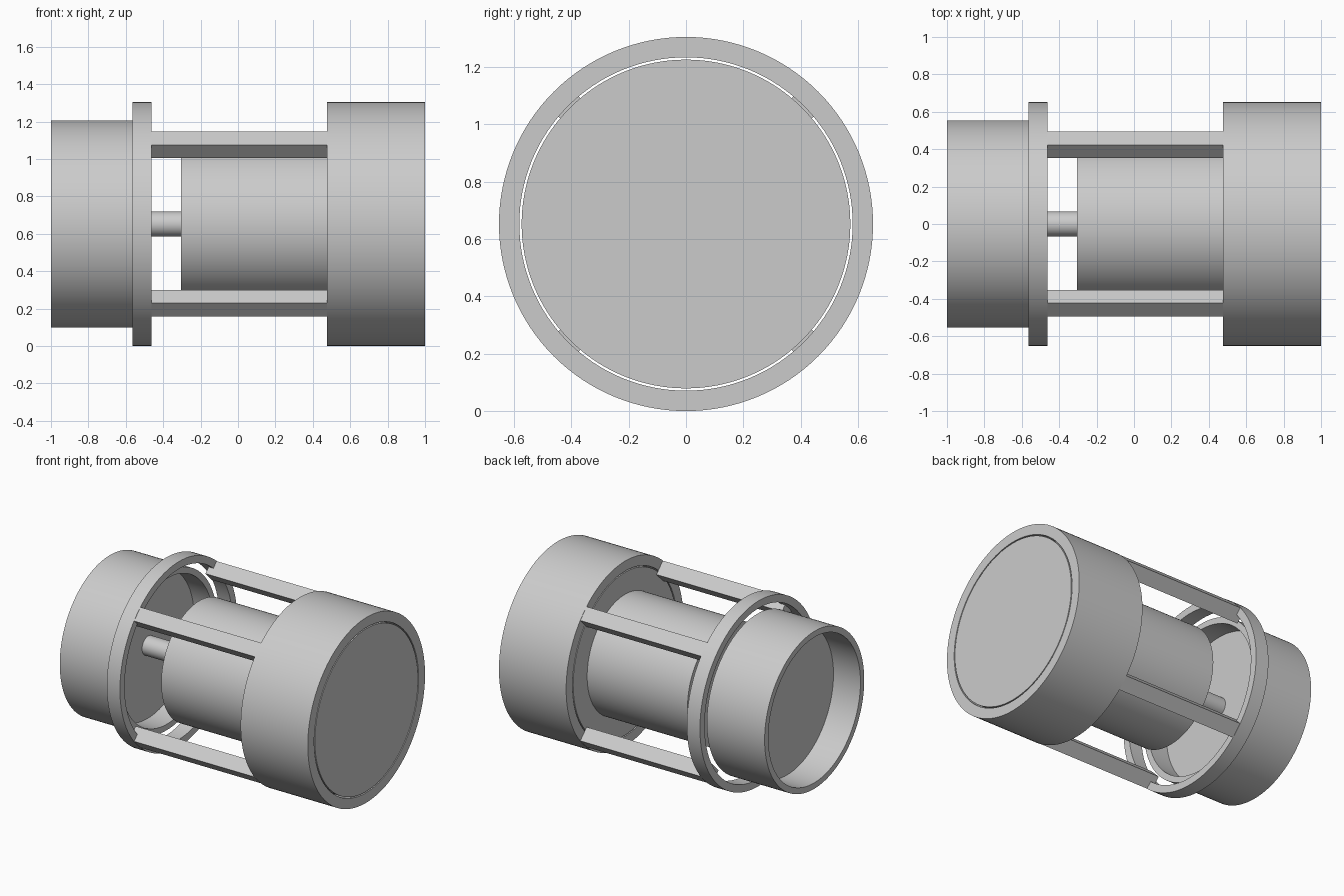
import bpy, bmesh, math
from mathutils import Matrix

if "Cube" in bpy.data.objects:
    bpy.data.objects.remove(bpy.data.objects["Cube"], do_unlink=True)

AXIS_Z = 0.652   # height of the shared axis
SEGMENTS = 128

grey = bpy.data.materials.new("plain_grey")
grey.use_nodes = True
colour = (0.6, 0.6, 0.6, 1)
grey.diffuse_color = colour
grey.node_tree.nodes["Principled BSDF"].inputs["Base Color"].default_value = colour


def finish(name, bm, smooth=True):
    bmesh.ops.recalc_face_normals(bm, faces=bm.faces[:])
    mesh = bpy.data.meshes.new(name)
    bm.to_mesh(mesh)
    bm.free()
    mesh.materials.append(grey)
    ob = bpy.data.objects.new(name, mesh)
    ob.location.z = AXIS_Z
    bpy.context.collection.objects.link(ob)
    if smooth:
        bpy.ops.object.select_all(action='DESELECT')
        ob.select_set(True)
        bpy.context.view_layer.objects.active = ob
        bpy.ops.object.shade_smooth_by_angle(angle=math.radians(30))


def tube(name, x0, x1, outer, inner):
    """Hollow cylinder along x, made by spinning a rectangle."""
    bm = bmesh.new()
    verts = [bm.verts.new((x, 0, r)) for x, r in
             ((x0, inner), (x1, inner), (x1, outer), (x0, outer))]
    edges = [bm.edges.new((verts[i], verts[(i + 1) % 4])) for i in range(4)]
    bmesh.ops.spin(bm, geom=verts + edges, axis=(1, 0, 0), cent=(0, 0, 0),
                   angle=math.tau, steps=SEGMENTS, use_duplicate=False)
    bmesh.ops.remove_doubles(bm, verts=bm.verts[:], dist=0.0001)
    finish(name, bm)


def rod(name, x0, x1, radius):
    """Solid cylinder along x."""
    bm = bmesh.new()
    place = Matrix.Translation(((x0 + x1) / 2, 0, 0)) @ Matrix.Rotation(math.pi / 2, 4, 'Y')
    bmesh.ops.create_cone(bm, cap_ends=True, segments=SEGMENTS, radius1=radius,
                          radius2=radius, depth=x1 - x0, matrix=place)
    finish(name, bm)


def strut(name, x0, x1, centre_radius, size, angle):
    """Square bar along x, turned to face outward at the given angle."""
    bm = bmesh.new()
    place = (Matrix.Rotation(angle, 4, 'X')
             @ Matrix.Translation(((x0 + x1) / 2, 0, centre_radius))
             @ Matrix.Diagonal((x1 - x0, size, size, 1)))
    bmesh.ops.create_cube(bm, size=1, matrix=place)
    finish(name, bm, smooth=False)


# Housing at the right end, with its end plug and a thin gap between them
tube("housing_shell", 0.477, 1.0, 0.652, 0.581)
rod("housing_plug", 0.477, 1.0, 0.573)

# Inner drum and the shaft that carries the cup
rod("drum", -0.305, 0.49, 0.418)
rod("shaft", -0.71, -0.30, 0.067)

# Open cup with a web plate inside it
tube("cup_wall", -1.0, -0.55, 0.554, 0.512)
rod("cup_web", -0.79, -0.70, 0.513)

# Ring around the cup, held by four bars
tube("support_ring", -0.565, -0.463, 0.652, 0.6)
for i in range(4):
    strut(f"support_bar_{i + 1}", -0.50, 0.478, 0.599, 0.1, math.radians(45 + 90 * i))
